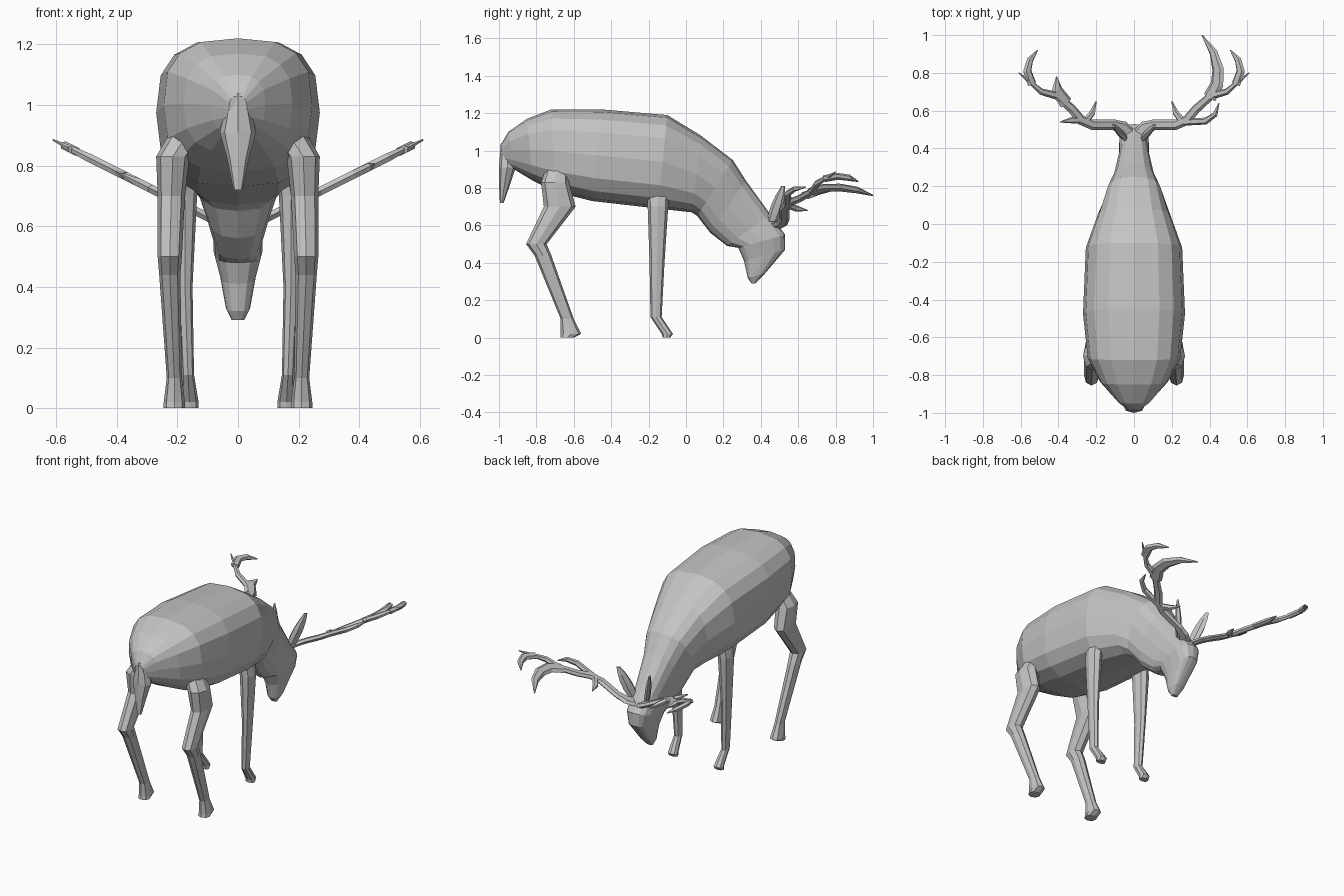
import bpy
import bmesh
import math
from mathutils import Vector

default_cube = bpy.data.objects.get("Cube")
if default_cube:
    bpy.data.objects.remove(default_cube, do_unlink=True)

# Single plain grey material
shade = (.55, .55, .55, 1)
grey = bpy.data.materials.new("plain grey")
grey.use_nodes = True
grey.diffuse_color = shade
grey.node_tree.nodes["Principled BSDF"].inputs["Base Color"].default_value = shade


def oval(center, side, up, count, power=.9):
    """Ring of points around center; power below one makes it boxier."""
    ring = []
    for index in range(count):
        angle = math.tau * index / count
        cosine, sine = math.cos(angle), math.sin(angle)
        across = math.copysign(abs(cosine) ** power, cosine)
        along = math.copysign(abs(sine) ** power, sine)
        ring.append(center + side * across + up * along)
    return ring


def loft(name, rings):
    """Skin a list of equal rings and cap both ends."""
    bm = bmesh.new()
    loops = [[bm.verts.new(point) for point in ring] for ring in rings]
    for lower, upper in zip(loops, loops[1:]):
        for index in range(len(lower)):
            before = index - 1
            bm.faces.new((lower[before], lower[index], upper[index], upper[before]))
    bm.faces.new(loops[0])
    bm.faces.new(loops[-1])
    bmesh.ops.recalc_face_normals(bm, faces=bm.faces)
    mesh = bpy.data.meshes.new(name)
    bm.to_mesh(mesh)
    bm.free()
    mesh.materials.append(grey)
    part = bpy.data.objects.new(name, mesh)
    bpy.context.collection.objects.link(part)


# Body, neck and head: spine (y, z), underside (y, z), half width
body_sections = [
    (-.99, 1.03, -.98, .94, .03),
    (-.95, 1.1, -.92, .9, .09),
    (-.85, 1.17, -.82, .84, .18),
    (-.72, 1.22, -.7, .78, .245),
    (-.45, 1.22, -.5, .73, .27),
    (-.1, 1.19, -.15, .69, .255),
    (.08, 1.08, .03, .67, .19),
    (.25, .95, .06, .65, .145),
    (.32, .84, .13, .56, .11),
    (.45, .66, .22, .49, .08),
    (.53, .55, .28, .48, .08),
    (.53, .47, .31, .41, .06),
    (.42, .34, .33, .32, .04),
    (.37, .29, .35, .29, .02),
]
body_rings = []
for spine_y, spine_z, under_y, under_z, half_width in body_sections:
    spine = Vector((0, spine_y, spine_z))
    under = Vector((0, under_y, under_z))
    side = Vector((half_width, 0, 0))
    body_rings.append(oval((spine + under) / 2, side, (spine - under) / 2, 16, .72))
loft("body_and_head", body_rings)


def upright(name, mirror, sections):
    """Leg or tail from level rings: height, x, y, half depth, half width."""
    rings = []
    for height, x, y, half_depth, half_width in sections:
        center = Vector((mirror * x, y, height))
        side = Vector((half_width, 0, 0))
        depth = Vector((0, half_depth, 0))
        rings.append(oval(center, side, depth, 8))
    loft(name, rings)


hind_leg = [
    (.9, .17, -.69, .06, .06),
    (.83, .215, -.7, .075, .055),
    (.7, .22, -.675, .085, .045),
    (.5, .225, -.8, .055, .04),
    (.44, .225, -.765, .045, .035),
    (.1, .21, -.635, .035, .025),
    (.02, .21, -.615, .055, .035),
    (0, .21, -.635, .035, .035),
]
front_leg = [
    (.8, .16, -.15, .06, .04),
    (.7, .175, -.15, .055, .04),
    (.4, .175, -.155, .04, .025),
    (.11, .165, -.16, .03, .02),
    (.02, .16, -.1, .03, .03),
    (0, .16, -.105, .02, .03),
]
tail = [
    (1.04, 0, -.95, .04, .03),
    (.91, 0, -.955, .045, .06),
    (.82, 0, -.97, .03, .035),
    (.72, 0, -.985, .01, .015),
]
upright("tail", 1, tail)


def branch(name, mirror, thickness, points):
    """Flat tapering antler piece, lying in a plane that rises outward."""
    normal = Vector((-mirror / 2, 0, 1)).normalized()
    path = [Vector((mirror * x, y, .58 + x / 2)) for x, y in points]
    last = len(path) - 1
    rings = []
    for index, point in enumerate(path):
        direction = path[min(index + 1, last)] - path[max(index - 1, 0)]
        across = normal.cross(direction).normalized()
        width = thickness * (1 - (index / last) ** 3) + .003
        rings.append(oval(point, across * width, normal * min(width, .016), 6))
    loft(name, rings)


# Antler pieces as (x, y) paths; the long tine is whole on the left only
burr = [(.02, .47), (.06, .51), (.11, .525), (.17, .525)]
beam = [(.03, .49), (.1, .525), (.22, .525), (.28, .55), (.33, .61),
        (.41, .68), (.49, .7), (.55, .75), (.61, .8)]
fork = [(.54, .74), (.565, .81), (.55, .87), (.51, .92)]
brow_tine = [(.26, .54), (.22, .59), (.2, .65)]
long_tine = [(.4, .67), (.44, .74), (.445, .82), (.42, .91), (.36, 1)]
broken_tine = [(.36, .64), (.41, .71), (.41, .78)]
hooked_tine = [(.27, .54), (.38, .545), (.43, .58), (.45, .64)]
short_tine = [(.26, .55), (.33, .55), (.39, .54)]


def ear(name, mirror):
    """Thin blunt leaf shape leaning up and outward."""
    base = Vector((.05 * mirror, .46, .62))
    tip = Vector((.11 * mirror, .52, .81))
    wide = Vector((.015 * mirror, .035, 0))
    thin = Vector((.02, 0, 0))
    rings = []
    for step in range(5):
        along = step / 4
        size = .8 + along - 1.5 * along ** 2
        rings.append(oval(base.lerp(tip, along), wide * size, thin * size, 6))
    loft(name, rings)


# Paired parts
for label, mirror, inner_tine, outer_tine in (
    ("left", 1, long_tine, hooked_tine),
    ("right", -1, broken_tine, short_tine),
):
    upright(label + "_hind_leg", mirror, hind_leg)
    upright(label + "_front_leg", mirror, front_leg)
    ear(label + "_ear", mirror)
    branch(label + "_antler_burr", mirror, .035, burr)
    branch(label + "_antler_beam", mirror, .025, beam)
    branch(label + "_antler_fork", mirror, .022, fork)
    branch(label + "_antler_brow_tine", mirror, .016, brow_tine)
    branch(label + "_antler_inner_tine", mirror, .035, inner_tine)
    branch(label + "_antler_outer_tine", mirror, .016, outer_tine)
